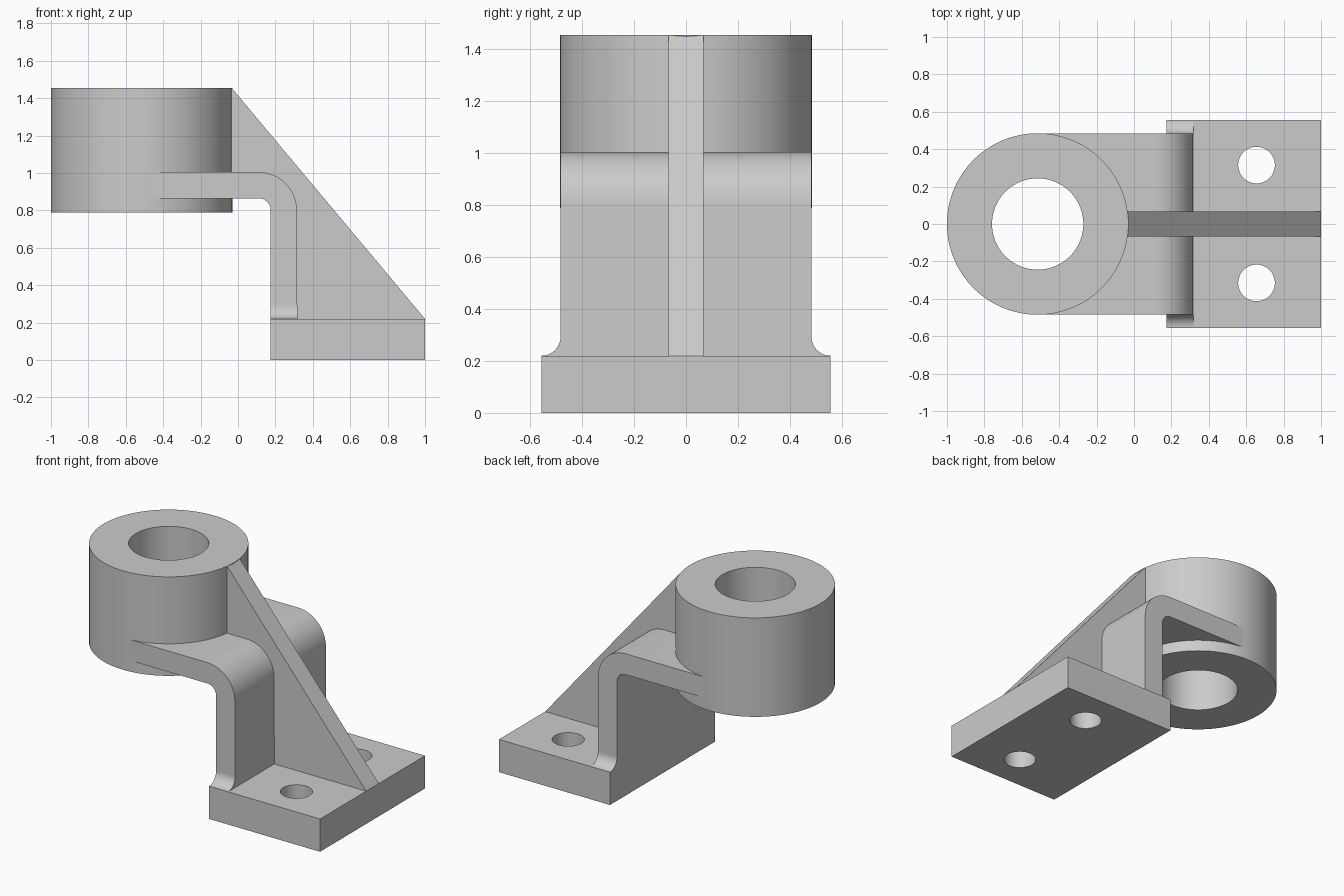
import bpy
import bmesh
from math import pi, cos, sin
from mathutils import Vector, Matrix

if "Cube" in bpy.data.objects:
    bpy.data.objects.remove(bpy.data.objects["Cube"], do_unlink=True)

grey = bpy.data.materials.new("cast grey")
grey.use_nodes = True
colour = (0.6, 0.6, 0.6, 1)
grey.diffuse_color = colour
grey.node_tree.nodes["Principled BSDF"].inputs["Base Color"].default_value = colour

# Main dimensions
BASE_X0, BASE_X1, BASE_Y, BASE_Z = 0.175, 1.0, 0.557, 0.22
BOSS_X, BOSS_R, BORE_R = -0.515, 0.485, 0.244
BOSS_Z0, BOSS_Z1 = 0.79, 1.455
ARM_Y, ARM_Z0, ARM_Z1, WALL_X1 = 0.483, 0.865, 1.005, 0.317
BEND_X, BEND_Z = 0.11, 0.80
RIB_Y = 0.067


def finish(bm, name):
    bmesh.ops.recalc_face_normals(bm, faces=bm.faces)
    mesh = bpy.data.meshes.new(name)
    bm.to_mesh(mesh)
    bm.free()
    mesh.materials.append(grey)
    obj = bpy.data.objects.new(name, mesh)
    bpy.context.collection.objects.link(obj)
    return obj


def prism(name, points, direction):
    bm = bmesh.new()
    face = bm.faces.new([bm.verts.new(p) for p in points])
    new = bmesh.ops.extrude_face_region(bm, geom=[face], use_keep_orig=True)
    verts = [g for g in new["geom"] if isinstance(g, bmesh.types.BMVert)]
    bmesh.ops.translate(bm, verts=verts, vec=Vector(direction))
    return finish(bm, name)


def cylinder(name, x, y, radius, z0, z1, segments=128):
    bm = bmesh.new()
    bmesh.ops.create_cone(bm, cap_ends=True, segments=segments, radius1=radius,
                          radius2=radius, depth=z1 - z0,
                          matrix=Matrix.Translation((x, y, (z0 + z1) / 2)))
    return finish(bm, name)


def arc(cx, cy, r, a0, a1, steps=16):
    angles = [a0 + (a1 - a0) * i / steps for i in range(steps + 1)]
    return [(cx + r * cos(a), cy + r * sin(a)) for a in angles]


def activate(obj):
    bpy.ops.object.select_all(action="DESELECT")
    obj.select_set(True)
    bpy.context.view_layer.objects.active = obj


def cut(obj, cutter):
    cutter.hide_render = True
    mod = obj.modifiers.new("cut", "BOOLEAN")
    mod.operation, mod.solver, mod.object = "DIFFERENCE", "EXACT", cutter
    activate(obj)
    bpy.ops.object.modifier_apply(modifier=mod.name)
    bpy.data.objects.remove(cutter, do_unlink=True)


# Base plate with two bolt holes
base = prism("base_plate", [(BASE_X0, -BASE_Y, 0), (BASE_X1, -BASE_Y, 0),
                            (BASE_X1, BASE_Y, 0), (BASE_X0, BASE_Y, 0)], (0, 0, BASE_Z))
for side in (-1, 1):
    cut(base, cylinder("hole_cutter", 0.655, side * 0.315, 0.098, -0.1, 0.4, 64))

# Bored boss
boss = cylinder("boss", BOSS_X, 0, BOSS_R, BOSS_Z0, BOSS_Z1)
cut(boss, cylinder("bore_cutter", BOSS_X, 0, BORE_R, 0.5, 1.8))

# Bent arm, embedded in the boss wall
outline = [(BOSS_X, ARM_Z1)]
outline += arc(BEND_X, BEND_Z, ARM_Z1 - BEND_Z, pi / 2, 0)
outline += [(WALL_X1, BASE_Z), (BASE_X0, BASE_Z)]
outline += arc(BEND_X, BEND_Z, ARM_Z0 - BEND_Z, 0, pi / 2)
outline += [(BOSS_X, ARM_Z0)]
arm = prism("bent_arm", [(x, -ARM_Y, z) for x, z in outline], (0, 2 * ARM_Y, 0))
cut(arm, cylinder("arm_cutter", BOSS_X, 0, 0.4, 0.5, 1.8))

# Concave fillets where the arm meets the base
parts = [base, boss, arm]
r = BASE_Y - ARM_Y
flare = [(ARM_Y, BASE_Z)] + arc(BASE_Y, BASE_Z + r, r, 1.5 * pi, pi)
for side, label in ((-1, "right"), (1, "left")):
    parts.append(prism(label + "_foot_fillet", [(BASE_X0, side * y, z) for y, z in flare],
                       (WALL_X1 - BASE_X0, 0, 0)))

# Sloping stiffening rib, with its hidden edges inside the other parts
rib = [(-0.1, 1.44), (-0.034, BOSS_Z1), (BASE_X1, BASE_Z), (0.25, 0.15),
       (0.25, 0.8), (0.1, 0.93), (-0.1, 0.93)]
parts.append(prism("stiffening_rib", [(x, -RIB_Y, z) for x, z in rib], (0, 2 * RIB_Y, 0)))

for part in parts:
    activate(part)
    bpy.ops.object.shade_smooth_by_angle(angle=pi / 6)
